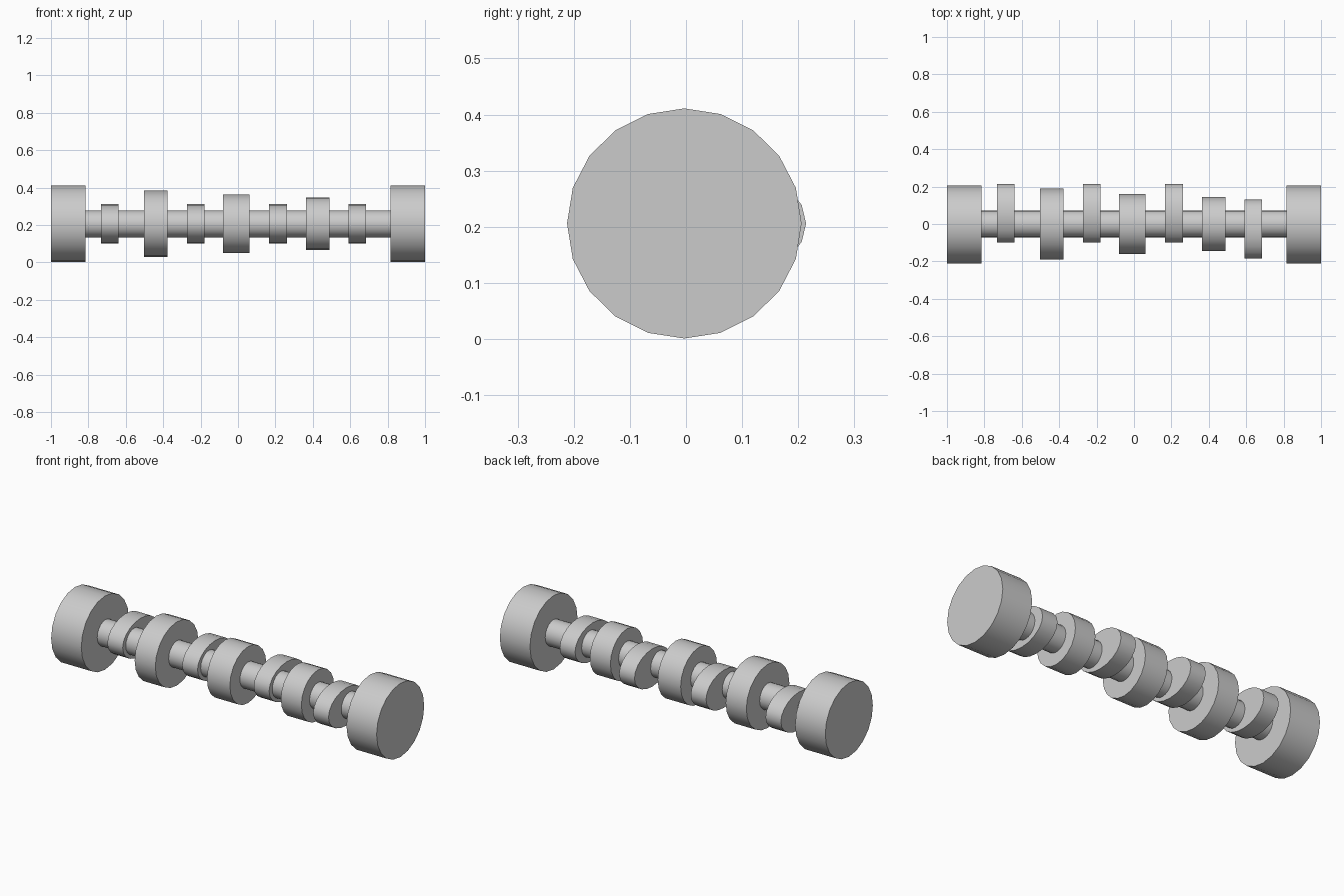
import bpy, bmesh, math
from mathutils import Matrix

if "Cube" in bpy.data.objects:
    bpy.data.objects.remove(bpy.data.objects["Cube"])

SIDES = 20
CY, CZ = -0.003, 0.206   # shaft axis


def disc(name, x0, x1, ry, rz, cy=CY):
    """Oval 20-sided drum lying along x."""
    bm = bmesh.new()
    bmesh.ops.create_cone(bm, cap_ends=True, segments=SIDES, radius1=1, radius2=1, depth=1)
    bm.transform(Matrix.Rotation(math.pi / 2, 4, 'Y'))
    bm.transform(Matrix.Translation(((x0 + x1) / 2, cy, CZ)) @ Matrix.Diagonal((x1 - x0, ry, rz, 1)))
    mesh = bpy.data.meshes.new(name)
    bm.to_mesh(mesh)
    bm.free()
    ob = bpy.data.objects.new(name, mesh)
    bpy.context.collection.objects.link(ob)
    bpy.ops.object.select_all(action='DESELECT')
    ob.select_set(True)
    bpy.context.view_layer.objects.active = ob
    bpy.ops.object.shade_smooth_by_angle(angle=math.radians(30))
    return ob


# central shaft
disc("shaft", -0.9, 0.9, 0.072, 0.072, 0.0)

# large end drums
disc("end_drum_left", -1.0, -0.815, 0.209, 0.205)
disc("end_drum_right", 0.815, 1.0, 0.209, 0.205)

# bearing journals, shrinking to the right
for i, (x0, x1, ry, rz) in enumerate([(-0.503, -0.376, 0.189, 0.177),
                                      (-0.079, 0.062, 0.160, 0.157),
                                      (0.364, 0.490, 0.144, 0.141)]):
    disc(f"journal_{i + 1}", x0, x1, ry, rz, 0.0)

# off-centre oval cam lobes
for i, (xc, cy) in enumerate([(-0.686, 0.057), (-0.226, 0.057), (0.214, 0.057), (0.638, -0.027)]):
    disc(f"cam_lobe_{i + 1}", xc - 0.047, xc + 0.047, 0.157, 0.105, cy)
